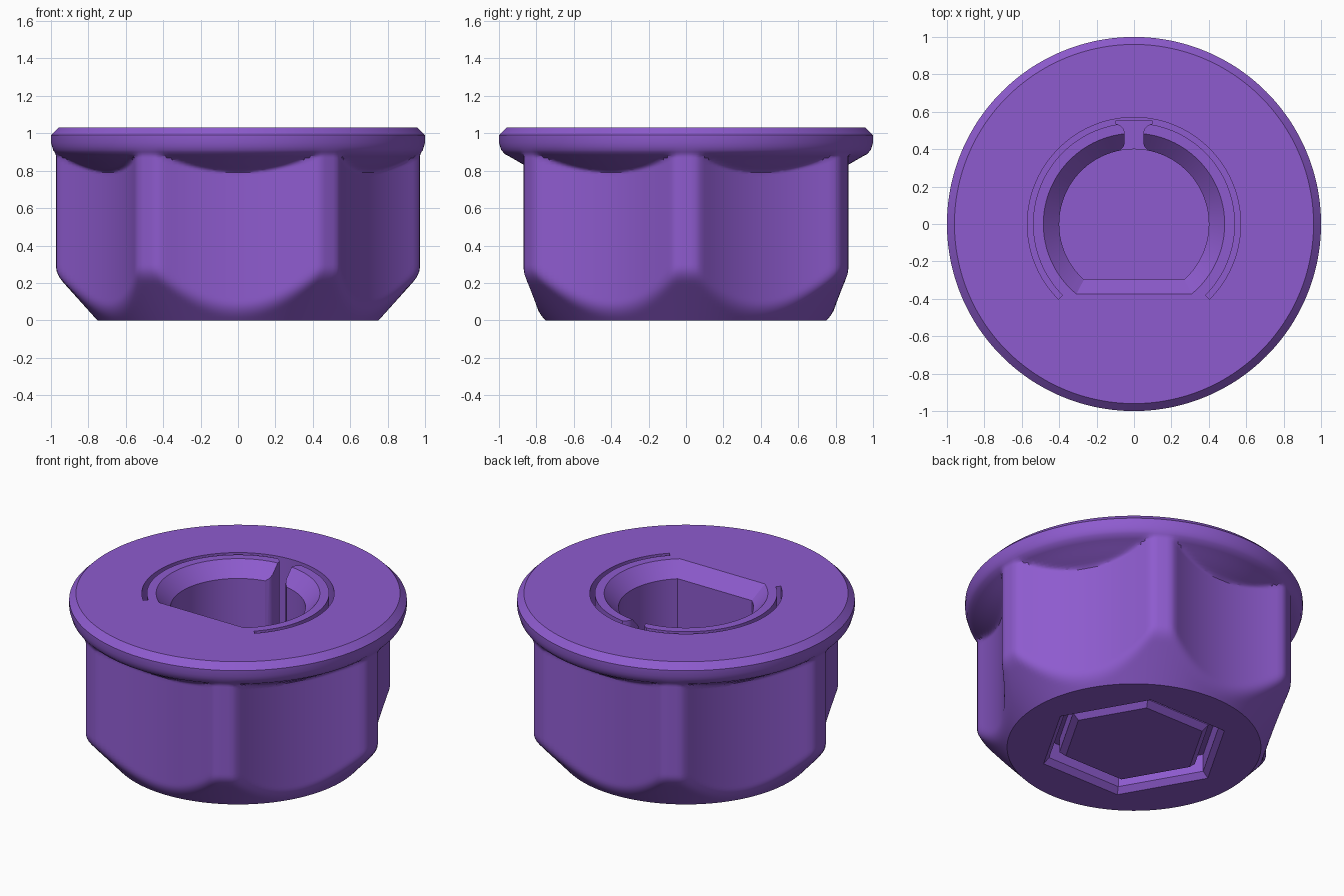
import bpy, bmesh, math
from math import sin, cos, sqrt, pi, radians

if "Cube" in bpy.data.objects:
    bpy.data.objects.remove(bpy.data.objects["Cube"])

purple = bpy.data.materials.new("purple plastic")
purple.diffuse_color = (0.27, 0.105, 0.62, 1)
purple.use_nodes = True
purple.node_tree.nodes["Principled BSDF"].inputs["Base Color"].default_value = purple.diffuse_color


def loft(name, loops, closed=False):
    """Skin a list of equal-length point loops, capping the ends unless closed."""
    bm = bmesh.new()
    rings = [[bm.verts.new(p) for p in loop] for loop in loops]
    n = len(rings[0])
    pairs = list(zip(rings, rings[1:]))
    if closed:
        pairs.append((rings[-1], rings[0]))
    else:
        bm.faces.new(rings[0][::-1])
        bm.faces.new(rings[-1])
    for a, b in pairs:
        for i in range(n):
            j = (i + 1) % n
            bm.faces.new((a[i], a[j], b[j], b[i]))
    bmesh.ops.recalc_face_normals(bm, faces=bm.faces)
    me = bpy.data.meshes.new(name)
    bm.to_mesh(me)
    bm.free()
    ob = bpy.data.objects.new(name, me)
    bpy.context.collection.objects.link(ob)
    me.materials.append(purple)
    return ob


def smin(a, b, k):
    h = max(k - abs(a - b), 0) / k
    return min(a, b) - h * h * k / 4


def smax(a, b, k):
    return -smin(-a, -b, k)


# Flange outline as (height, radius)
FLANGE = [(.76, .68), (.78, .77), (.80, .81), (.83, .865), (.868, .93), (.888, .967),
          (.91, .988), (.95, 1.0), (.99, 1.0), (1.03, .96)]


def flange(z):
    for (z0, r0), (z1, r1) in zip(FLANGE, FLANGE[1:]):
        if z0 <= z <= z1:
            return r0 + (r1 - r0) * (z - z0) / (z1 - z0)
    return 0


def grip(t):
    """Six round finger scoops cut into a cylinder."""
    phi = (t % (pi / 3)) - pi / 6
    d, rad = 2.06, 1.26
    scoop = d * cos(phi) - sqrt(rad ** 2 - (d * sin(phi)) ** 2)
    return smin(.973, scoop, .025)


def radius(t, z):
    if z >= .93:
        return flange(z)
    wall = smin(grip(t), .752 + .9 * z, .04)
    return smax(wall, flange(z), .02)


# Knob body
N = 240
heights = [i * .0175 for i in range(21)] + [.45, .55, .65, .72, .75, .765, .78, .79, .80, .81, .82,
           .83, .843, .856, .868, .878, .888, .9, .91, .93, .95, .99, 1.03]
knob = loft("knob_body", [[(radius(2 * pi * i / N, z) * cos(2 * pi * i / N),
                            radius(2 * pi * i / N, z) * sin(2 * pi * i / N), z)
                           for i in range(N)] for z in heights])


def d_loop(r, flat, z, n=64):
    a = math.asin(flat / r)
    return [(r * cos(a + (pi - 2 * a) * i / n), r * sin(a + (pi - 2 * a) * i / n), z)
            for i in range(n + 1)]


def hexagon(r, z):
    return [(r * cos(i * pi / 3), r * sin(i * pi / 3), z) for i in range(6)]


# D-shaped shaft hole with chamfered mouth
hole = loft("shaft_hole_cutter", [d_loop(.40, -.297, .25), d_loop(.40, -.297, .94),
                                  d_loop(.485, -.375, 1.03), d_loop(.485, -.375, 1.1)])

# Split in the clamping sleeve, with rounded corners
half = [(.37, .10), (.395, .075), (.41, .058), (.43, .05), (.49, .05),
        (.51, .057), (.527, .075), (.538, .10), (.55, .10)]
outline = [(x, y) for y, x in half] + [(-x, y) for y, x in reversed(half)]
slot = loft("split_cutter", [[(x, y, z) for x, y in outline] for z in (.26, 1.1)])

# Arc groove that frees the sleeve
arc = [radians(-45 + 270 * i / 96) for i in range(97)]
groove = loft("arc_groove_cutter", [[(r * cos(a), r * sin(a), z) for r, z in
              ((.54, .27), (.57, .27), (.57, 1.1), (.54, 1.1))] for a in arc])

# Hexagonal groove and island under the knob
hexcut = loft("hex_groove_cutter", [hexagon(r, z) for r, z in
              ((.58, -.01), (.535, .035), (.535, .15), (.47, .15), (.47, .06), (.43, .025))])

for cutter in (hole, slot, groove, hexcut):
    mod = knob.modifiers.new(cutter.name, 'BOOLEAN')
    mod.operation = 'DIFFERENCE'
    mod.solver = 'EXACT'
    mod.object = cutter

# Apply the cuts and remove the cutters
bpy.context.view_layer.objects.active = knob
knob.select_set(True)
for mod in list(knob.modifiers):
    bpy.ops.object.modifier_apply(modifier=mod.name)
for cutter in (hole, slot, groove, hexcut):
    bpy.data.objects.remove(cutter)
bpy.ops.object.select_all(action='DESELECT')
knob.select_set(True)
bpy.ops.object.shade_smooth_by_angle(angle=radians(30))
